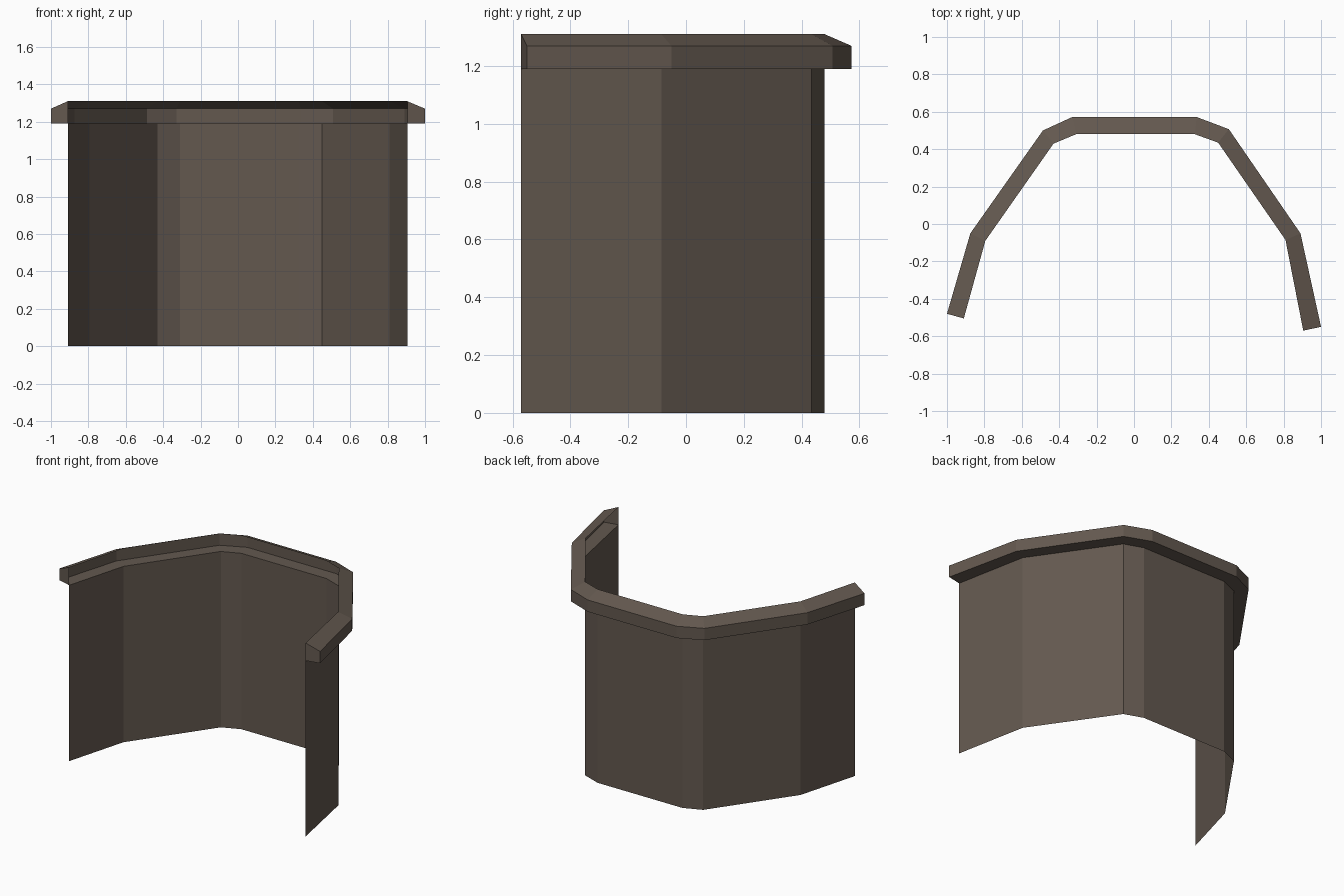
import bpy

if "Cube" in bpy.data.objects:
    bpy.data.objects.remove(bpy.data.objects["Cube"])

# Plan paths: wall line (inner) and rail overhang line (outer)
inner = [(-0.91, -0.505), (-0.795, -0.09), (-0.43, 0.43), (-0.31, 0.48),
         (0.325, 0.48), (0.45, 0.435), (0.81, -0.085), (0.905, -0.57)]
outer = [(-1.0, -0.48), (-0.875, -0.05), (-0.487, 0.5), (-0.33, 0.572),
         (0.335, 0.572), (0.507, 0.507), (0.89, -0.05), (1.0, -0.55)]
WALL_TOP, RAIL_OUT, RAIL_TOP = 1.19, 1.27, 1.31

brown = bpy.data.materials.new("dark brown")
brown.diffuse_color = (0.125, 0.098, 0.078, 1)
brown.use_nodes = True
brown.node_tree.nodes["Principled BSDF"].inputs["Base Color"].default_value = brown.diffuse_color


def loft(name, rows, caps=False):
    """Skin a sheet across (path, height) rows, optionally capping both ends."""
    n = len(rows[0][0])
    verts = [(x, y, z) for path, z in rows for x, y in path]
    faces = [(r * n + i, (r + 1) * n + i, (r + 1) * n + i + 1, r * n + i + 1)
             for r in range(len(rows) - 1) for i in range(n - 1)]
    if caps:
        faces.append([r * n for r in reversed(range(len(rows)))])
        faces.append([r * n + n - 1 for r in range(len(rows))])
    mesh = bpy.data.meshes.new(name)
    mesh.from_pydata(verts, [], faces)
    mesh.materials.append(brown)
    mesh.update()
    obj = bpy.data.objects.new(name, mesh)
    bpy.context.collection.objects.link(obj)
    return obj


# Thin faceted wall, open at the front
loft("wall", [(inner, 0), (inner, WALL_TOP)])

# Overhanging rail: underside ledge, outer face, sloped top; open on the inside
loft("top_rail", [(inner, WALL_TOP), (outer, WALL_TOP),
                  (outer, RAIL_OUT), (inner, RAIL_TOP)], caps=True)
